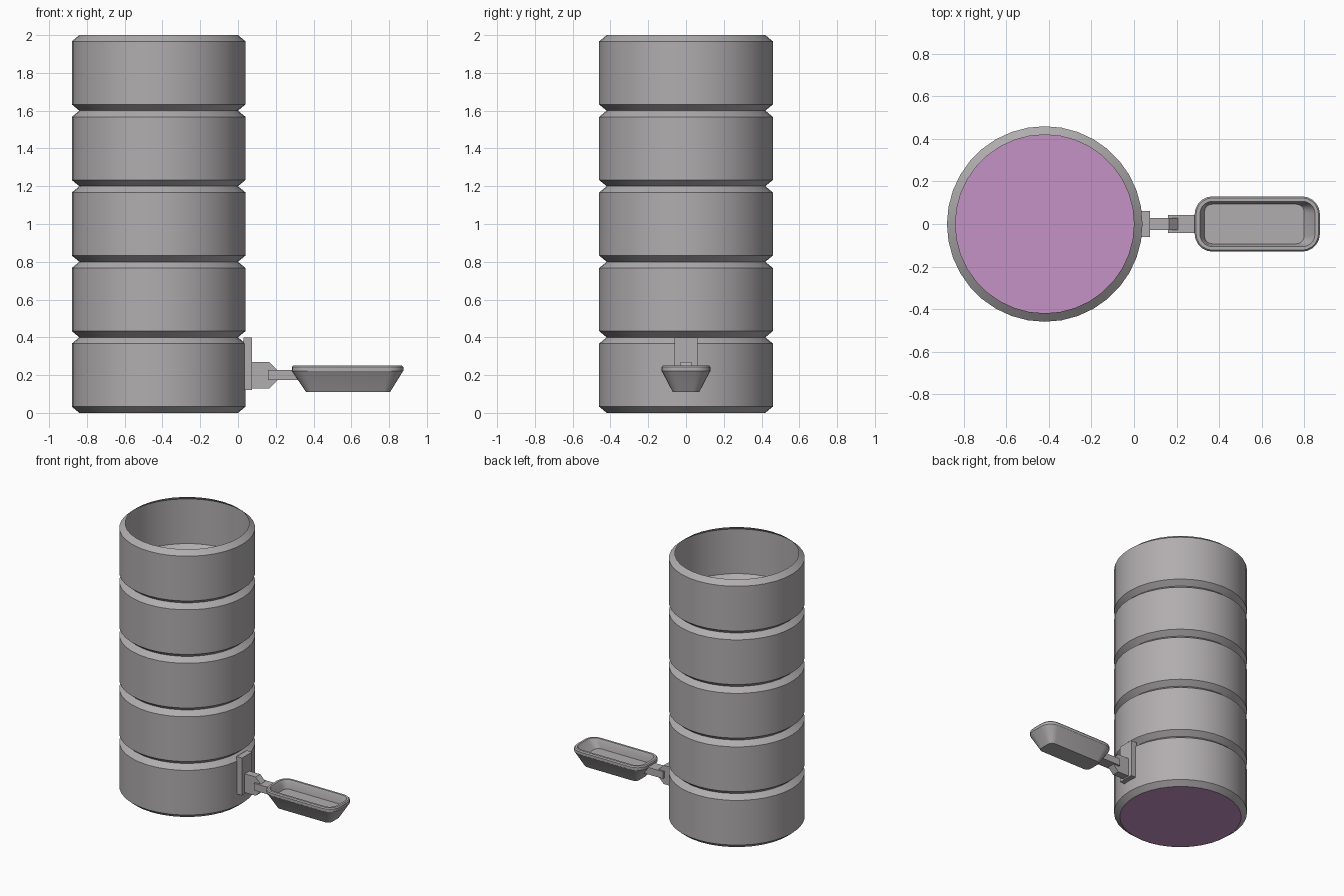
import bpy, bmesh, math

cube = bpy.data.objects.get("Cube")
if cube:
    bpy.data.objects.remove(cube, do_unlink=True)


def material(name, rgb):
    m = bpy.data.materials.new(name)
    m.use_nodes = True
    m.diffuse_color = (*rgb, 1)
    m.node_tree.nodes["Principled BSDF"].inputs["Base Color"].default_value = (*rgb, 1)
    return m


METAL = material("warm grey metal", (0.44, 0.42, 0.43))
PINK = material("mauve base", (0.56, 0.29, 0.56))


def loft(name, loops, mat, cap_start=True, cap_end=True, recalc=True):
    """Bridge a series of equal-length point loops into one skin."""
    bm = bmesh.new()
    rings = [[bm.verts.new(p) for p in loop] for loop in loops]
    n = len(rings[0])
    for a, b in zip(rings, rings[1:]):
        for i in range(n):
            j = (i + 1) % n
            bm.faces.new((a[i], a[j], b[j], b[i]))
    if cap_start:
        bm.faces.new(rings[0][::-1])
    if cap_end:
        bm.faces.new(rings[-1])
    if recalc:
        bmesh.ops.recalc_face_normals(bm, faces=bm.faces)
    me = bpy.data.meshes.new(name)
    bm.to_mesh(me)
    bm.free()
    ob = bpy.data.objects.new(name, me)
    bpy.context.collection.objects.link(ob)
    me.materials.append(mat)
    bpy.ops.object.select_all(action="DESELECT")
    bpy.context.view_layer.objects.active = ob
    ob.select_set(True)
    bpy.ops.object.shade_smooth_by_angle(angle=math.radians(25))
    return ob


def circle(r, z, n=36):
    return [(CX + r * math.cos(2 * math.pi * i / n),
             r * math.sin(2 * math.pi * i / n), z) for i in range(n)]


def rounded(x0, x1, hy, z, r, steps=5):
    """Rounded rectangle loop at height z."""
    pts = []
    corners = [(x1 - r, hy - r), (x0 + r, hy - r), (x0 + r, r - hy), (x1 - r, r - hy)]
    for q, (cx, cy) in enumerate(corners):
        for k in range(steps + 1):
            a = math.pi / 2 * (q + k / steps)
            pts.append((cx + r * math.cos(a), cy + r * math.sin(a), z))
    return pts


def section(x, hy, z0, z1):
    return [(x, -hy, z0), (x, hy, z0), (x, hy, z1), (x, -hy, z1)]


# Stacked container rings: open shell with a chamfer at each end of every ring
CX, R, NECK, H, C = -0.42, 0.46, 0.42, 0.4, 0.033
loops = [circle(NECK, 0)]
for i in range(5):
    z = i * H
    loops += [circle(R, z + C), circle(R, z + H - C), circle(NECK, z + H)]
loft("container_rings", loops, METAL, False, False)

# Bottom disc
loft("container_base", [circle(NECK, 0.001), circle(NECK, 0.004)], PINK)

# Bracket, hinge block and arm
loft("mount_plate", [section(0.03, 0.06, 0.12, 0.40),
                     section(0.075, 0.06, 0.12, 0.40)], METAL)
loft("hinge_block", [section(0.07, 0.028, 0.13, 0.27),
                     section(0.165, 0.028, 0.13, 0.27),
                     section(0.215, 0.028, 0.18, 0.22)], METAL)
loft("tray_arm", [section(0.16, 0.042, 0.175, 0.228),
                  section(0.32, 0.042, 0.175, 0.228)], METAL)

# Feeding tray: tapered underside, raised lip and shallow hollow
loft("feeding_tray", [
    rounded(0.36, 0.805, 0.07, 0.11, 0.035),
    rounded(0.29, 0.87, 0.125, 0.215, 0.08),
    rounded(0.285, 0.875, 0.13, 0.222, 0.085),
    rounded(0.285, 0.875, 0.13, 0.242, 0.085),
    rounded(0.292, 0.868, 0.123, 0.25, 0.078),
    rounded(0.31, 0.852, 0.107, 0.25, 0.06),
    rounded(0.318, 0.844, 0.1, 0.235, 0.05),
    rounded(0.332, 0.80, 0.093, 0.185, 0.035),
], METAL)
